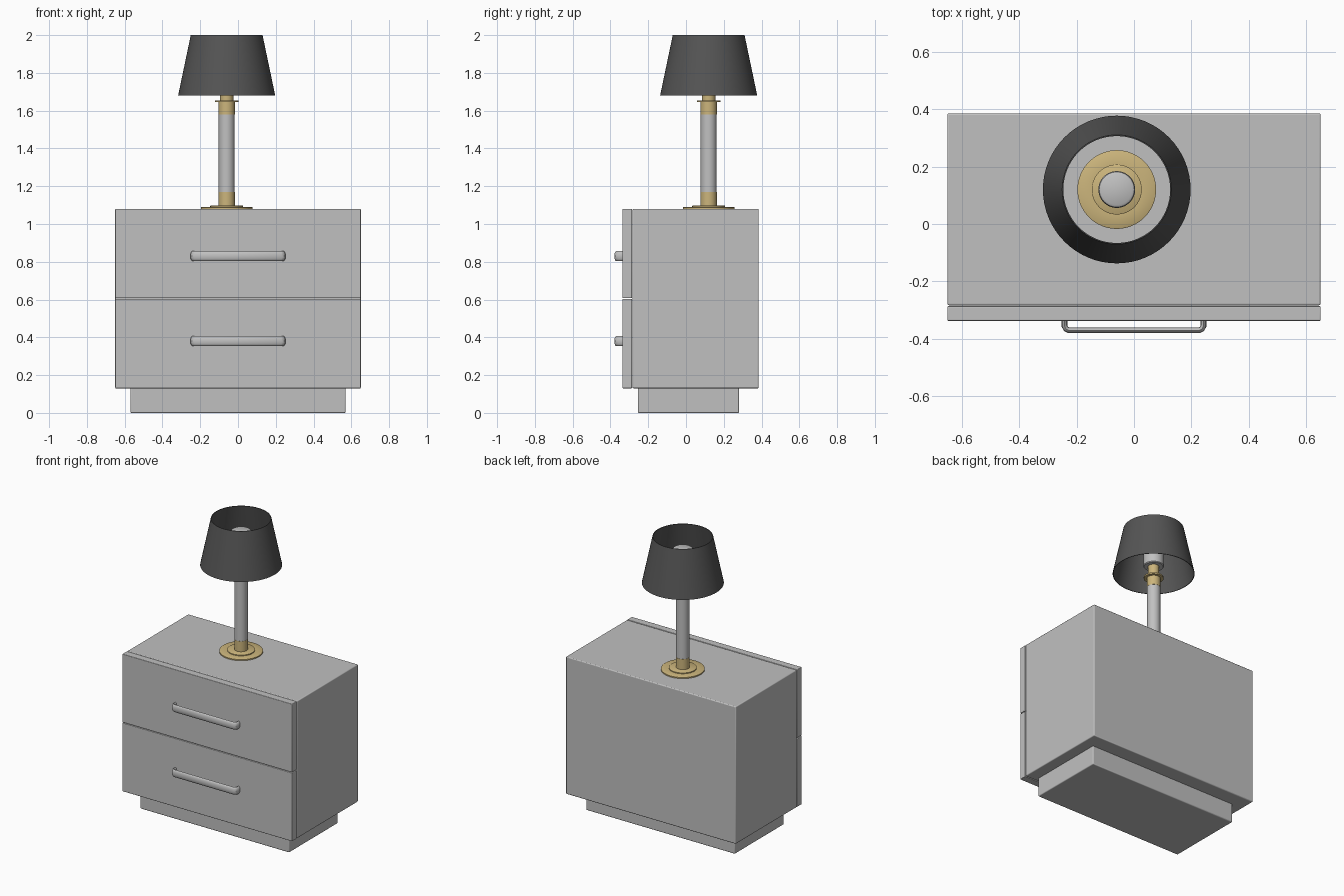
import bpy, math
from mathutils import Vector

if "Cube" in bpy.data.objects:
    bpy.data.objects.remove(bpy.data.objects["Cube"])


def material(name, rgb):
    m = bpy.data.materials.new(name)
    m.use_nodes = True
    m.diffuse_color = (*rgb, 1)
    m.node_tree.nodes["Principled BSDF"].inputs["Base Color"].default_value = (*rgb, 1)
    return m


GREY = material("light grey", (0.53, 0.53, 0.53))
GOLD = material("brushed gold", (0.6, 0.46, 0.2))
DARK = material("charcoal", (0.09, 0.09, 0.09))


def finish(ob, mat, bevel=0):
    ob.data.materials.clear()
    ob.data.materials.append(mat)
    if bevel:
        mod = ob.modifiers.new("soft edges", "BEVEL")
        mod.width, mod.segments, mod.limit_method = bevel, 3, "ANGLE"
    bpy.ops.object.select_all(action="DESELECT")
    ob.select_set(True)
    bpy.context.view_layer.objects.active = ob
    bpy.ops.object.shade_smooth_by_angle(angle=math.radians(35))
    return ob


def box(name, lo, hi, mat, bevel=0):
    lo, hi = Vector(lo), Vector(hi)
    bpy.ops.mesh.primitive_cube_add(size=1, location=(lo + hi) / 2)
    ob = bpy.context.object
    ob.name = name
    ob.scale = hi - lo
    bpy.ops.object.transform_apply(location=False, rotation=False, scale=True)
    return finish(ob, mat, bevel)


LAMP = (-0.06, 0.12)


def lathe(name, profile, mat, closed=False, steps=64):
    """Revolve a (radius, z) profile about the lamp axis."""
    verts, faces, n = [], [], len(profile)
    for i in range(steps):
        a = math.tau * i / steps
        verts += [(r * math.cos(a), r * math.sin(a), z) for r, z in profile]
    for i in range(steps):
        p, q = i * n, (i + 1) % steps * n
        for k in range(n if closed else n - 1):
            l = (k + 1) % n
            faces.append((p + k, q + k, q + l, p + l))
    if not closed:
        faces.append([i * n for i in reversed(range(steps))])
        faces.append([i * n + n - 1 for i in range(steps)])
    me = bpy.data.meshes.new(name)
    me.from_pydata(verts, [], faces)
    ob = bpy.data.objects.new(name, me)
    ob.location = (*LAMP, 0)
    bpy.context.collection.objects.link(ob)
    return finish(ob, mat)


def handle(name, z):
    """Flat bar with rounded corners, bent back to the drawer at both ends."""
    cu = bpy.data.curves.new(name, "CURVE")
    cu.dimensions = "3D"
    path = [(-0.242, -0.325), (-0.242, -0.355), (-0.237, -0.365), (-0.227, -0.37)]
    path += [(-x, y) for x, y in reversed(path)]
    sp = cu.splines.new("POLY")
    sp.points.add(len(path) - 1)
    for p, (x, y) in zip(sp.points, path):
        p.co = (x, y, 0, 1)
    # Upright oval section, swept along the path
    cu.bevel_depth, cu.bevel_resolution, cu.use_fill_caps = 0.01, 4, True
    ob = bpy.data.objects.new(name, cu)
    bpy.context.collection.objects.link(ob)
    bpy.ops.object.select_all(action="DESELECT")
    ob.select_set(True)
    bpy.context.view_layer.objects.active = ob
    bpy.ops.object.convert(target="MESH")
    ob = bpy.context.object
    for v in ob.data.vertices:
        v.co.z *= 2.6
    ob.location.z = z
    finish(ob, GREY)


# Cabinet, plinth and drawers
box("plinth", (-0.57, -0.255, 0), (0.57, 0.28, 0.14), GREY, 0.006)
box("cabinet_body", (-0.65, -0.283, 0.13), (0.65, 0.385, 1.08), GREY, 0.006)
for name, bottom, top in (("lower", 0.13, 0.604), ("upper", 0.607, 1.08)):
    box(name + "_drawer_front", (-0.65, -0.337, bottom), (0.65, -0.286, top), GREY, 0.004)
handle("lower_handle", 0.38)
handle("upper_handle", 0.83)

# Lamp foot and column
lathe("lamp_foot", [(0.137, 1.08), (0.137, 1.088), (0.134, 1.09), (0.087, 1.09),
                    (0.087, 1.096), (0.084, 1.098)], GOLD)
lathe("lower_collar", [(0.043, 1.095), (0.043, 1.17)], GOLD)
lathe("lamp_column", [(0.042, 1.17), (0.042, 1.58)], GREY)
lathe("upper_collar", [(0.043, 1.58), (0.043, 1.645)], GOLD)
lathe("drip_disc", [(0.062, 1.645), (0.062, 1.655)], GOLD)
lathe("lamp_stem", [(0.035, 1.655), (0.035, 1.735)], GOLD)

# Bulb and open tapered shade
lathe("bulb", [(0.06, 1.73), (0.064, 1.735), (0.064, 1.905), (0.061, 1.915),
               (0.053, 1.92)], GREY)
lathe("lamp_shade", [(0.257, 1.68), (0.19, 2.0), (0.186, 2.0), (0.253, 1.68)],
      DARK, closed=True)
